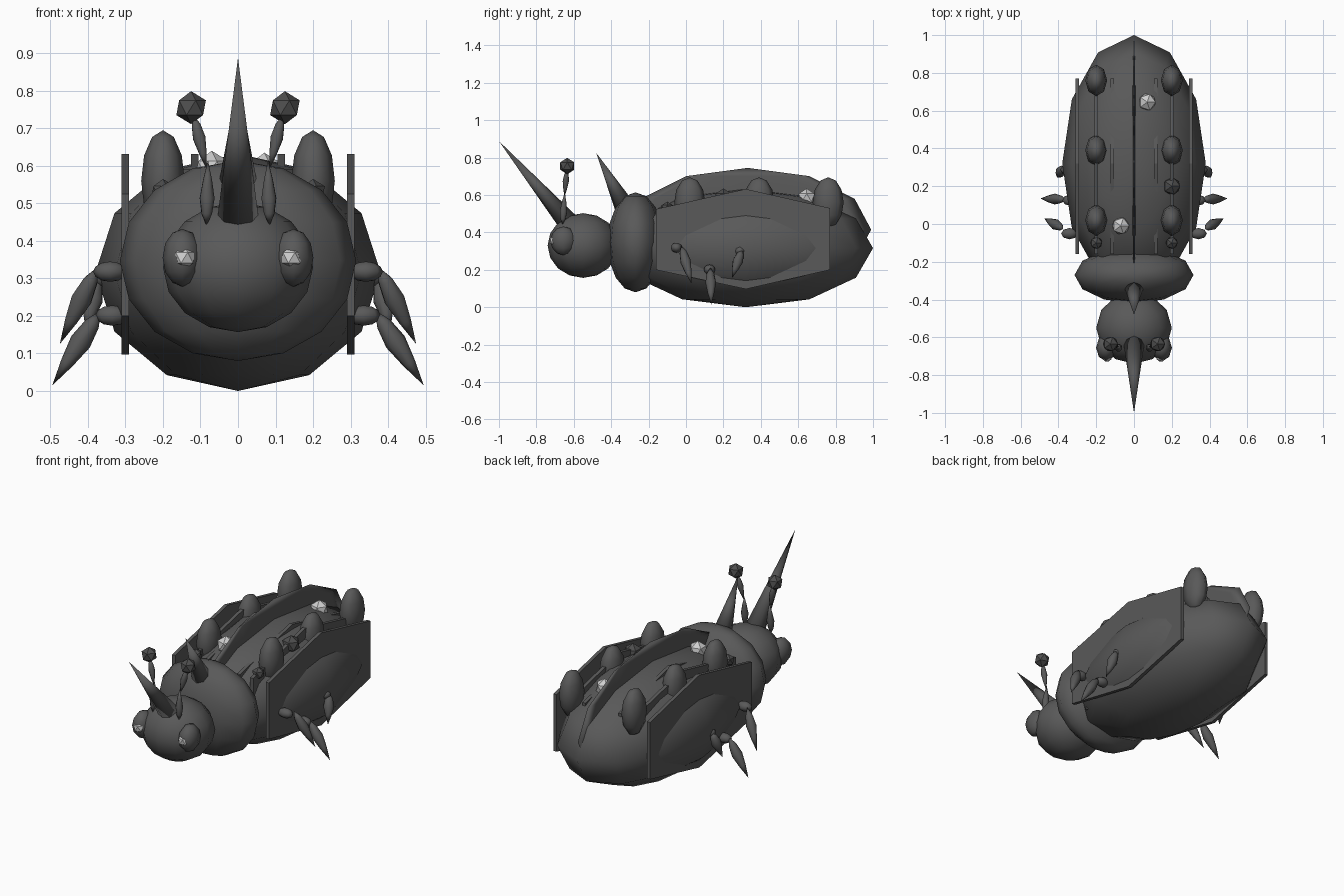
import bpy, bmesh
from mathutils import Vector, Matrix

if "Cube" in bpy.data.objects:
    bpy.data.objects.remove(bpy.data.objects["Cube"])


def material(name, v):
    m = bpy.data.materials.new(name)
    m.diffuse_color = (v, v, v, 1)
    m.use_nodes = True
    m.node_tree.nodes["Principled BSDF"].inputs["Base Color"].default_value = m.diffuse_color
    return m


SHELL = material("dark grey shell", 0.10)
DARK = material("charcoal", 0.075)
PALE = material("pale grey", 0.62)


def finish(name, bm, mat, smooth):
    bmesh.ops.recalc_face_normals(bm, faces=bm.faces)
    for f in bm.faces:
        f.smooth = smooth
    me = bpy.data.meshes.new(name)
    bm.to_mesh(me)
    bm.free()
    me.materials.append(mat)
    ob = bpy.data.objects.new(name, me)
    bpy.context.collection.objects.link(ob)
    return ob


def ball(name, loc, radii, segs=12, rings=8, mat=SHELL):
    bm = bmesh.new()
    bmesh.ops.create_uvsphere(bm, u_segments=segs, v_segments=rings, radius=1,
                              matrix=Matrix.LocRotScale(Vector(loc), None, Vector(radii)))
    return finish(name, bm, mat, True)


def knob(name, loc, r, mat):
    bm = bmesh.new()
    bmesh.ops.create_icosphere(bm, subdivisions=1, radius=r, matrix=Matrix.Translation(loc))
    return finish(name, bm, mat, False)


def spike(name, a, b, profile, segs=8, mat=SHELL):
    """Round tapered form from a to b; profile = (fraction along, radius)."""
    a, b = Vector(a), Vector(b)
    quat = (b - a).to_track_quat('Z', 'Y').to_matrix()
    bm = bmesh.new()
    prev = None
    for t, r in profile:
        c = a.lerp(b, t)
        if r == 0:
            ring = [bm.verts.new(c)] * segs
        else:
            rot = [Matrix.Rotation(6.2831853 * i / segs, 3, 'Z') for i in range(segs)]
            ring = [bm.verts.new(c + quat @ (m @ Vector((r, 0, 0)))) for m in rot]
        if prev is None:
            if r:
                bm.faces.new(ring)
        else:
            for i in range(segs):
                j = (i + 1) % segs
                quad = list(dict.fromkeys((prev[i], prev[j], ring[j], ring[i])))
                bm.faces.new(quad)
        prev = ring
    return finish(name, bm, mat, True)


def spindle(name, a, b, r, mat=SHELL):
    return spike(name, a, b, [(0, 0), (0.18, r * 0.7), (0.42, r), (0.7, r * 0.6), (1, 0)], 8, mat)


def plate(name, x, outline, thick, mat=SHELL):
    """Flat upright plate from a (y, z) outline."""
    bm = bmesh.new()
    sides = [[bm.verts.new((x + s * thick / 2, y, z)) for y, z in outline] for s in (-1, 1)]
    bm.faces.new(sides[0])
    bm.faces.new(sides[1])
    n = len(outline)
    for i in range(n):
        j = (i + 1) % n
        bm.faces.new((sides[0][i], sides[0][j], sides[1][j], sides[1][i]))
    return finish(name, bm, mat, False)


# Body
ball("abdomen", (0, 0.32, 0.316), (0.38, 0.68, 0.316), 12, 6)
ball("thorax", (0, -0.27, 0.347), (0.315, 0.15, 0.267))
ball("head", (0, -0.55, 0.33), (0.2, 0.19, 0.173))

# Horns
spike("head_horn", (0, -0.635, 0.46), (0, -1.0, 0.888), [(0, 0.055), (1, 0)])
spike("thorax_horn", (0, -0.335, 0.55), (0, -0.48, 0.825), [(0, 0.052), (1, 0)])

# Centre fin
ball("centre_fin", (0, 0.33, 0.415), (0.011, 0.66, 0.33), 12, 6)

# Wing plates standing along the back and flanks
WING = [(-0.16, 0.525), (0.32, 0.632), (0.77, 0.53), (0.77, 0.2), (0.32, 0.097), (-0.16, 0.2)]

# Legs: hip, knee, foot on the right side
LEGS = {"front": ((0.29, -0.09, 0.30), (0.375, -0.025, 0.33), (0.475, 0.03, 0.125)),
        "middle": ((0.29, 0.12, 0.18), (0.365, 0.13, 0.215), (0.495, 0.135, 0.015)),
        "rear": ((0.30, 0.27, 0.29), (0.375, 0.30, 0.31), (0.405, 0.245, 0.155))}

for s, side in ((-1, "left"), (1, "right")):
    def at(p):
        return (s * p[0], p[1], p[2])

    for x, part in ((0.115, "inner"), (0.2, "middle"), (0.3, "outer")):
        plate(f"{part}_wing_{side}", s * x, WING, 0.02)

    # Humps on the back
    for i, y in enumerate((0.02, 0.39, 0.76)):
        ball(f"hump_{i + 1}_{side}", at((0.2, y, 0.56)), (0.058, 0.083, 0.135), 8, 6)
    knob(f"shoulder_knob_{side}", at((0.2, -0.1, 0.53)), 0.035, DARK)

    # Eyes
    ball(f"eye_{side}", at((0.148, -0.655, 0.355)), (0.053, 0.07, 0.077), 8, 6)
    knob(f"pupil_{side}", at((0.143, -0.70, 0.355)), 0.032, PALE)

    # Antennae
    spindle(f"antenna_base_{side}", at((0.084, -0.66, 0.44)), at((0.08, -0.648, 0.615)), 0.021)
    spindle(f"antenna_stalk_{side}", at((0.118, -0.637, 0.735)), at((0.083, -0.65, 0.59)), 0.018)
    knob(f"antenna_tip_{side}", at((0.125, -0.635, 0.755)), 0.044, DARK)

    # Legs
    for part, (hip, knee, foot) in LEGS.items():
        ball(f"{part}_hip_{side}", at(Vector(hip).lerp(Vector(knee), 0.6)), (0.045, 0.03, 0.027), 8, 6)
        spindle(f"{part}_leg_{side}", at(knee), at(foot), 0.029)

# Knobs on the back
knob("rear_spot", (0.07, 0.645, 0.585), 0.05, PALE)
knob("front_spot", (-0.07, -0.01, 0.59), 0.05, PALE)
knob("dark_spot", (0.2, 0.2, 0.585), 0.05, DARK)
